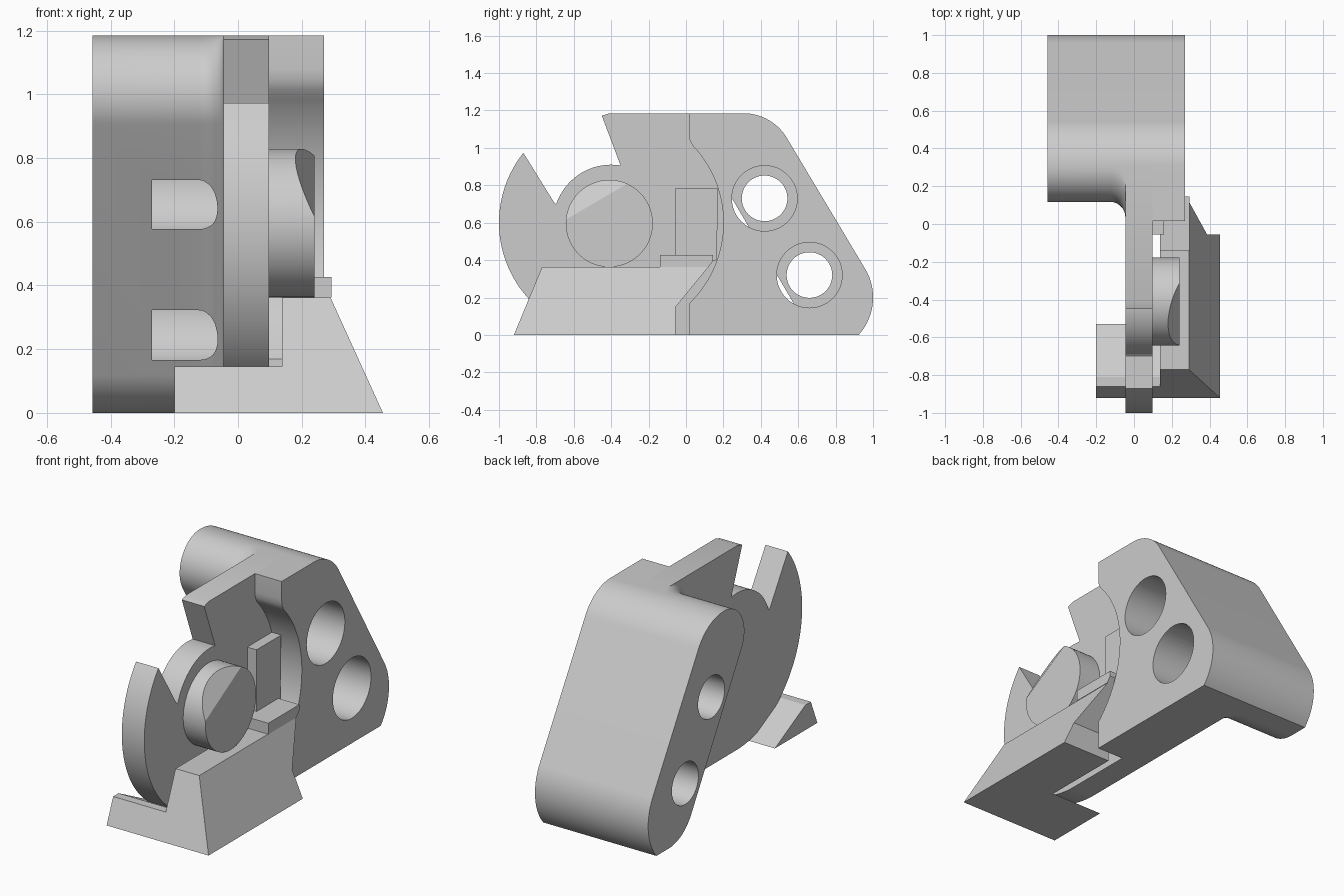
import bpy, bmesh
from math import sin, cos, radians
from mathutils import Vector

cube = bpy.data.objects.get("Cube")
if cube:
    bpy.data.objects.remove(cube, do_unlink=True)

GREY = (0.604, 0.604, 0.604, 1)
grey = bpy.data.materials.new("plain_grey")
grey.use_nodes = True
grey.diffuse_color = GREY
grey.node_tree.nodes["Principled BSDF"].inputs["Base Color"].default_value = GREY

TOP = 1.185
PIVOT = (-0.4, 0.6)
PLATE_LEFT, PLATE_RIGHT = -0.046, 0.098
SLOPE = 30.3


def arc(centre, r, start, end, n=24):
    """Points on a circle in the side (y, z) plane, angles in degrees."""
    steps = [radians(start + (end - start) * i / n) for i in range(n + 1)]
    return [(centre[0] + r * cos(a), centre[1] + r * sin(a)) for a in steps]


def loft(name, sections, cuts=()):
    """Join equal-length (x, side profile) sections, then slice by planes."""
    bm = bmesh.new()
    rings = [[bm.verts.new((x, y, z)) for y, z in pts] for x, pts in sections]
    n = len(rings[0])
    for a, b in zip(rings, rings[1:]):
        for i in range(n):
            bm.faces.new((a[i], a[(i + 1) % n], b[(i + 1) % n], b[i]))
    bm.faces.new(rings[0])
    bm.faces.new(rings[-1])
    for point, normal in cuts:
        res = bmesh.ops.bisect_plane(bm, geom=bm.verts[:] + bm.edges[:] + bm.faces[:],
                                     plane_co=point, plane_no=normal, clear_outer=True)
        edges = [e for e in res["geom_cut"] if isinstance(e, bmesh.types.BMEdge)]
        bmesh.ops.contextual_create(bm, geom=edges)
    bmesh.ops.recalc_face_normals(bm, faces=bm.faces[:])
    mesh = bpy.data.meshes.new(name)
    bm.to_mesh(mesh)
    bm.free()
    mesh.materials.append(grey)
    obj = bpy.data.objects.new(name, mesh)
    bpy.context.collection.objects.link(obj)
    return obj


def prism(name, x0, x1, pts, cuts=()):
    return loft(name, [(x0, pts), (x1, pts)], cuts)


def activate(obj):
    bpy.ops.object.select_all(action='DESELECT')
    obj.select_set(True)
    bpy.context.view_layer.objects.active = obj


def drill(target, r, x0):
    """Cut both bolt holes from x0 out to the right."""
    for centre in ((0.42, 0.73), (0.66, 0.32)):
        cutter = prism("hole_cutter", x0, 0.5, arc(centre, r, 0, 352.5, 47))
        cutter.hide_render = True
        activate(target)
        mod = target.modifiers.new("bolt_hole", 'BOOLEAN')
        mod.operation, mod.solver, mod.object = 'DIFFERENCE', 'EXACT', cutter
        bpy.ops.object.modifier_apply(modifier=mod.name)
        bpy.data.objects.remove(cutter, do_unlink=True)


# Rounded back outline shared by all body layers
back = arc((0.307, TOP - 0.27), 0.27, 90, SLOPE) + arc((0.7, 0.2), 0.3, SLOPE, -41.81)

# Round hook plate with an open slot at the upper front
outline = back + arc(PIVOT, 0.6, 270, 141.5, 40) + [(-0.7, 0.7)]
outline += arc(PIVOT, 0.31, 160, 80.7) + [(-0.45, 1.172), (-0.41, TOP)]
plate = prism("hook_plate", PLATE_LEFT, PLATE_RIGHT, outline)

# Right cheek with a concave pocket
outline = back + [(0.015, 0)] + arc(PIVOT, 0.6, -46, 40, 30)
outline += [(0.033, 1.015), (0.019, 1.045), (0.015, 1.08), (0.015, TOP)]
cheek = prism("right_cheek", PLATE_RIGHT, 0.27, outline)


# Left barrel, its front flaring into the plate
def barrel_outline(shift):
    return (back + arc((0.812 - shift, 0.24), 0.24, 270, 180 + SLOPE)
            + arc((0.302 - shift, TOP - 0.185), 0.185, 180 + SLOPE, 90))


FLARE = 0.08
sections = [(-0.457, barrel_outline(0))]
for i in range(10):
    a = radians(10 * i)
    sections.append((PLATE_LEFT - FLARE * (1 - sin(a)), barrel_outline(FLARE * (1 - cos(a)))))
sections.append((PLATE_LEFT, barrel_outline(FLARE)))
barrel = loft("left_barrel", sections)

# Two stepped bolt holes
drill(plate, 0.175, -0.7)
drill(cheek, 0.175, -0.7)
drill(barrel, 0.122, -0.7)
drill(barrel, 0.175, -0.27)

# Pivot boss with a sloped cut on its upper front
low, high, deep = (Vector((0.24, -0.645, 0.615)), Vector((0.24, -0.31, 0.81)),
                   Vector((0.18, -0.53, 0.796)))
normal = (high - low).cross(deep - low)
if normal.x < 0:
    normal.negate()
boss = prism("pivot_boss", 0.09, 0.24, arc((-0.41, 0.596), 0.233, 0, 354, 59), [(low, normal)])

# Side base with a sloped outer wall
base = prism("side_base", 0.138, 0.455,
             [(-0.92, 0), (-0.77, 0.363), (0.12, 0.363), (-0.055, 0.15), (-0.055, 0)],
             [((0.455, 0, 0), (0.363, 0, 0.165))])

# Raised lip, upright tab and front toe
lip = prism("base_lip", 0.138, 0.293,
            [(-0.14, 0.363), (-0.14, 0.427), (0.145, 0.427), (0.145, 0.395), (0.12, 0.363)])
tab = prism("upright_tab", 0.09, 0.158, [(-0.055, 0.37), (-0.055, 0.785), (0.17, 0.785), (0.165, 0.4)])
toe = prism("front_toe", -0.2, 0.14, [(-0.92, 0), (-0.86, 0.145), (-0.81, 0.145), (-0.53, 0)])

for obj in (plate, cheek, barrel, boss, base, lip, tab, toe):
    activate(obj)
    bpy.ops.object.shade_smooth_by_angle(angle=radians(25))
